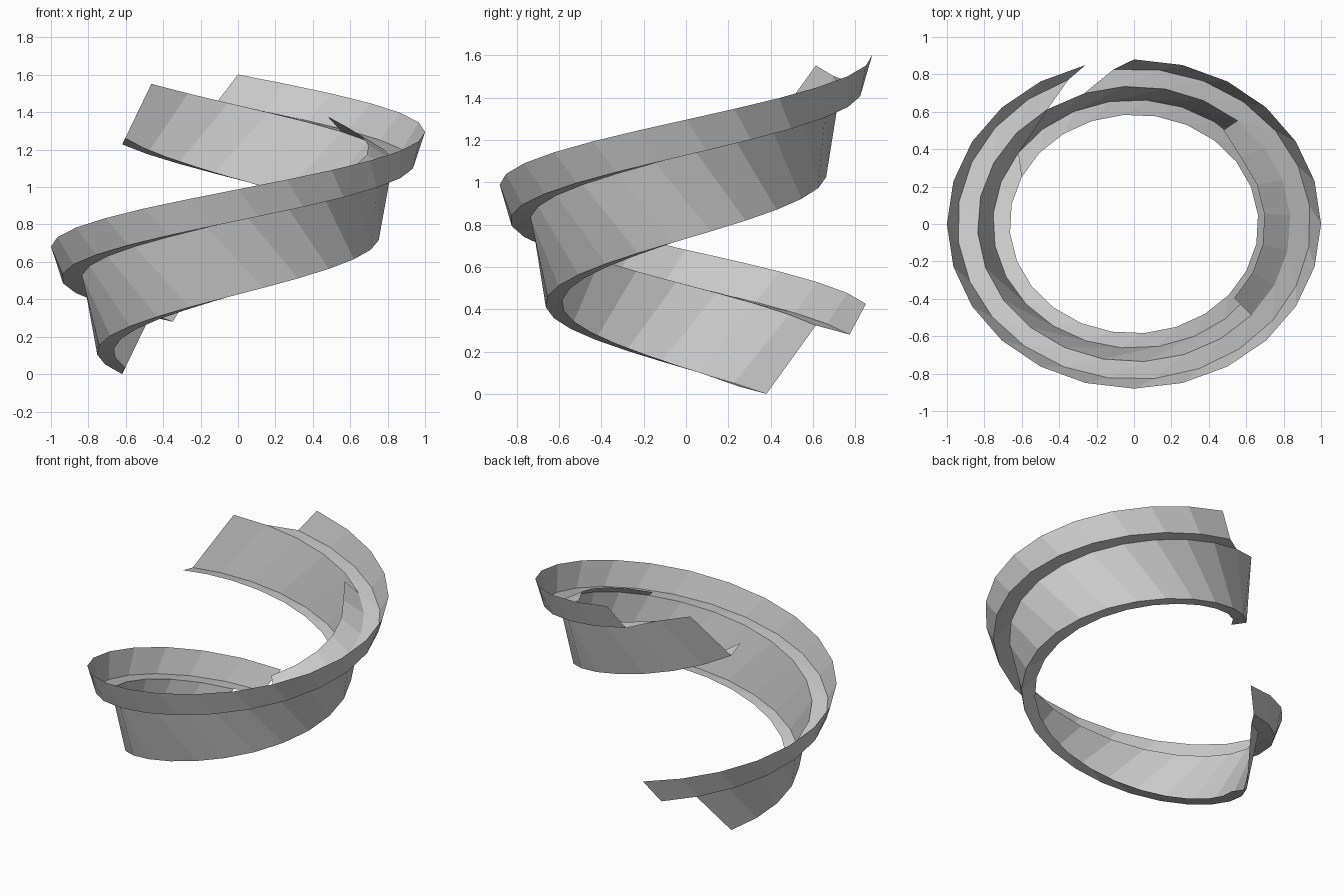
import bpy, math

if "Cube" in bpy.data.objects:
    bpy.data.objects.remove(bpy.data.objects["Cube"])

RISE = 1.228 / 360      # height gained per degree
SQUASH = 0.88           # plan is slightly oval
STEP = 15               # degrees per flat facet


def rail_point(radius, level, angle):
    """Point on a rail; level is its height at the front (270 degrees)."""
    a = math.radians(angle)
    return (radius * math.cos(a), SQUASH * radius * math.sin(a),
            level + RISE * (angle - 270))


def ribbon(name, rail_a, rail_b, segments, tip_radius=None):
    """Flat-faced strip between two helical rails (radius, level, start angle)."""
    verts = []
    for i in range(segments + 1):
        for k, (radius, level, start) in enumerate((rail_a, rail_b)):
            if tip_radius and k == 1 and i == segments:
                radius = tip_radius
            verts.append(rail_point(radius, level, start + i * STEP))
    faces = [(2 * i, 2 * i + 2, 2 * i + 3, 2 * i + 1) for i in range(segments)]
    mesh = bpy.data.meshes.new(name)
    mesh.from_pydata(verts, [], faces)
    mesh.update()
    obj = bpy.data.objects.new(name, mesh)
    bpy.context.collection.objects.link(obj)
    return obj


# Rails of the stepped cross-section, from inside bottom to outside top
lip_inner = (0.665, 0.428, 154.7)
wall_bottom = (0.755, 0.426, 145.1)
wall_top = (0.837, 0.823, 123.6)
shelf_outer = (0.945, 0.820, 111.7)
flange_top = (1.0, 0.988, 105.0)

# Main spiral parts
ribbon("bottom_lip", lip_inner, wall_bottom, 24)
ribbon("main_wall", wall_bottom, wall_top, 24)
ribbon("shelf", wall_top, shelf_outer, 23)
ribbon("outer_flange", shelf_outer, flange_top, 23)

# Short raised ledge leaning inward from the wall top on the right side
ribbon("inner_ledge", (0.837, 0.823, 318.6), (0.70, 0.90, 320.0), 6, tip_radius=0.745)
